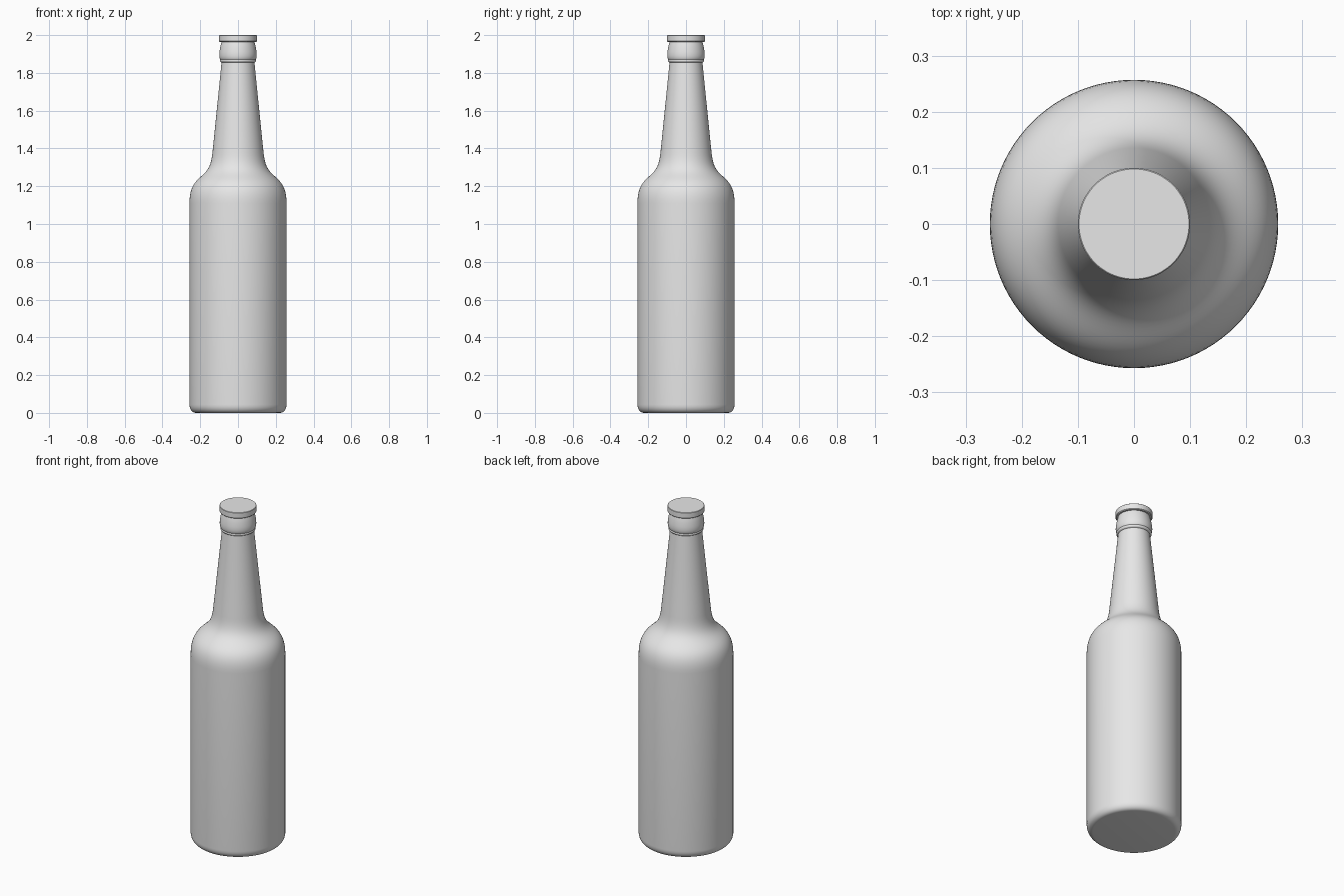
import bpy
import bmesh
import math
from mathutils import Matrix, Vector

cube = bpy.data.objects.get("Cube")
if cube:
    bpy.data.objects.remove(cube, do_unlink=True)

SIDES = 96

grey = bpy.data.materials.new("plain_grey")
grey.use_nodes = True
colour = (0.8, 0.8, 0.8, 1)
grey.diffuse_color = colour
grey.node_tree.nodes["Principled BSDF"].inputs["Base Color"].default_value = colour


def bezier(a, b, c, d, steps=10):
    """Points along a cubic curve, leaving out its start."""
    a, b, c, d = (Vector(p) for p in (a, b, c, d))
    pts = []
    for i in range(1, steps + 1):
        t = i / steps
        u = 1 - t
        pts.append(a * u**3 + b * 3 * u * u * t + c * 3 * u * t * t + d * t**3)
    return pts


def lathe(name, profile):
    """Spin a radius/height profile around z and close the ends."""
    bm = bmesh.new()
    verts = [bm.verts.new((p[0], 0, p[1])) for p in profile]
    edges = [bm.edges.new(pair) for pair in zip(verts, verts[1:])]
    bmesh.ops.spin(bm, geom=verts + edges, cent=(0, 0, 0), axis=(0, 0, 1),
                   angle=math.tau, steps=SIDES, use_merge=True)
    bmesh.ops.remove_doubles(bm, verts=bm.verts, dist=1e-5)
    rims = [e for e in bm.edges if e.is_boundary]
    bmesh.ops.holes_fill(bm, edges=rims, sides=0)
    bmesh.ops.recalc_face_normals(bm, faces=bm.faces)
    mesh = bpy.data.meshes.new(name)
    bm.to_mesh(mesh)
    bm.free()
    mesh.materials.append(grey)
    obj = bpy.data.objects.new(name, mesh)
    bpy.context.collection.objects.link(obj)
    bpy.ops.object.select_all(action="DESELECT")
    obj.select_set(True)
    bpy.context.view_layer.objects.active = obj
    bpy.ops.object.shade_smooth_by_angle(angle=math.radians(35))
    return obj


# Body with rounded foot, shoulder and tapering neck
body = [(0.222, 0)]
body += bezier((0.222, 0), (0.243, 0), (0.257, 0.018), (0.257, 0.045), 8)
body += [(0.257, 1.11)]
body += bezier((0.257, 1.11), (0.257, 1.22), (0.207, 1.235), (0.172, 1.275), 14)
body += bezier((0.172, 1.275), (0.15, 1.3), (0.14, 1.33), (0.135, 1.38), 8)
body += [(0.087, 1.855)]

# Raised collar under the mouth
body += bezier((0.087, 1.855), (0.096, 1.857), (0.098, 1.866), (0.094, 1.871), 5)
body += bezier((0.094, 1.871), (0.1, 1.878), (0.101, 1.9), (0.096, 1.925), 6)
body += bezier((0.096, 1.925), (0.093, 1.945), (0.089, 1.955), (0.086, 1.968), 5)
lathe("bottle_body", body)

# Flat cap
lathe("bottle_cap", [(0.096, 1.964), (0.1, 1.968), (0.1, 1.998), (0.098, 2.0)])
